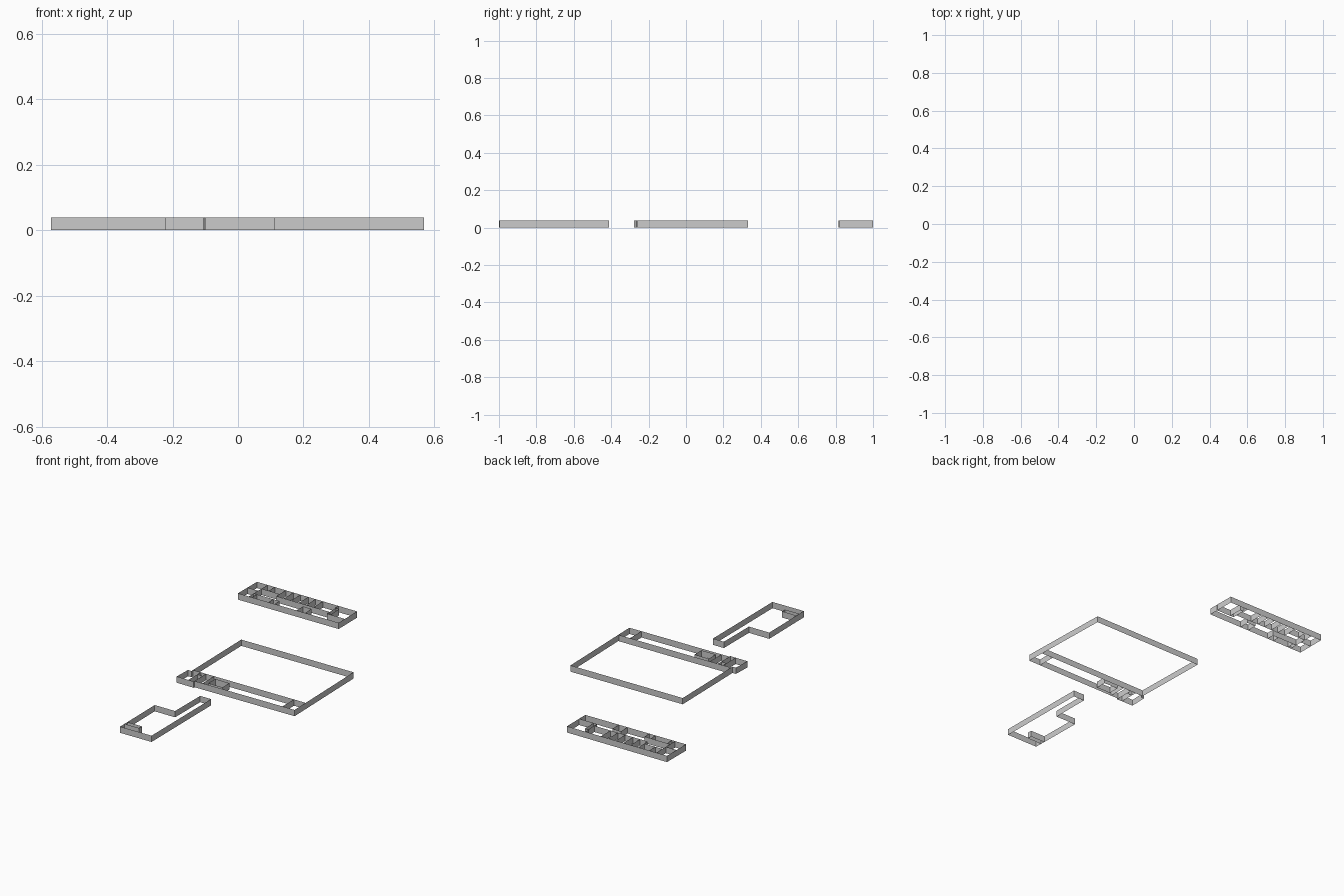
import bpy, bmesh

H = 0.0385  # wall height


def walls(name, outline, runs):
    """Thin upright wall sheets: a closed outline plus open interior runs."""
    bm = bmesh.new()
    for path in [outline + outline[:1]] + runs:
        for (ax, ay), (bx, by) in zip(path, path[1:]):
            bm.faces.new([bm.verts.new(p) for p in
                          ((ax, ay, 0), (bx, by, 0), (bx, by, H), (ax, ay, H))])
    bmesh.ops.remove_doubles(bm, verts=bm.verts, dist=1e-5)
    me = bpy.data.meshes.new(name)
    bm.to_mesh(me)
    bm.free()
    bpy.context.collection.objects.link(bpy.data.objects.new(name, me))


def v(x, y0, y1):
    return [(x, y0), (x, y1)]


def h(y, x0, x1):
    return [(x0, y), (x1, y)]


# Back block: long bar with rows of small rooms
rooms = [v(x, 1.0, 0.907) for x in (-0.375, -0.323, -0.275, -0.222, -0.172, -0.122)]
walls("back_block_walls",
      [(-0.571, 1.0), (0.109, 1.0), (0.111, 0.819), (-0.571, 0.815)],
      rooms + [
          v(-0.498, 1.0, 0.816), h(0.907, -0.571, -0.498),
          h(0.94, -0.498, -0.375), v(-0.45, 1.0, 0.94),
          h(0.907, -0.375, -0.011),
          [(-0.018, 1.0), (-0.018, 0.968), (0.01, 0.968), (0.012, 0.88)],
          [(-0.013, 0.968), (-0.011, 0.88), (0.111, 0.88)],
          [(-0.175, 0.818), (-0.175, 0.882), (-0.117, 0.882), (-0.117, 0.818)],
          h(0.864, -0.498, -0.323), v(-0.365, 0.864, 0.817),
          v(-0.323, 0.864, 0.817), v(-0.476, 0.864, 0.816),
      ])

# Middle block: large yard with a room strip along the front
walls("courtyard_walls",
      [(-0.206, 0.326), (0.553, 0.332), (0.569, -0.263), (-0.106, -0.27),
       (-0.106, -0.279), (-0.222, -0.278), (-0.219, -0.172), (-0.196, -0.172)],
      [
          [(-0.196, -0.172), (-0.195, -0.157), (0.562, -0.151)],
          v(-0.143, -0.157, -0.278), v(-0.107, -0.157, -0.27),
          v(-0.053, -0.156, -0.27), v(0.487, -0.152, -0.264),
          h(-0.19, -0.143, -0.107),
          [(-0.027, -0.182), (0.069, -0.182), (0.069, -0.25),
           (-0.027, -0.25), (-0.027, -0.182)],
      ])

# Front block: L-shaped building with a small closet
walls("front_block_walls",
      [(0.032, -0.413), (0.106, -0.413), (0.111, -0.998), (-0.101, -1.0),
       (-0.106, -0.657), (0.032, -0.657)],
      [[(-0.102, -0.928), (-0.003, -0.928), (-0.003, -0.956), (-0.102, -0.956)]])
